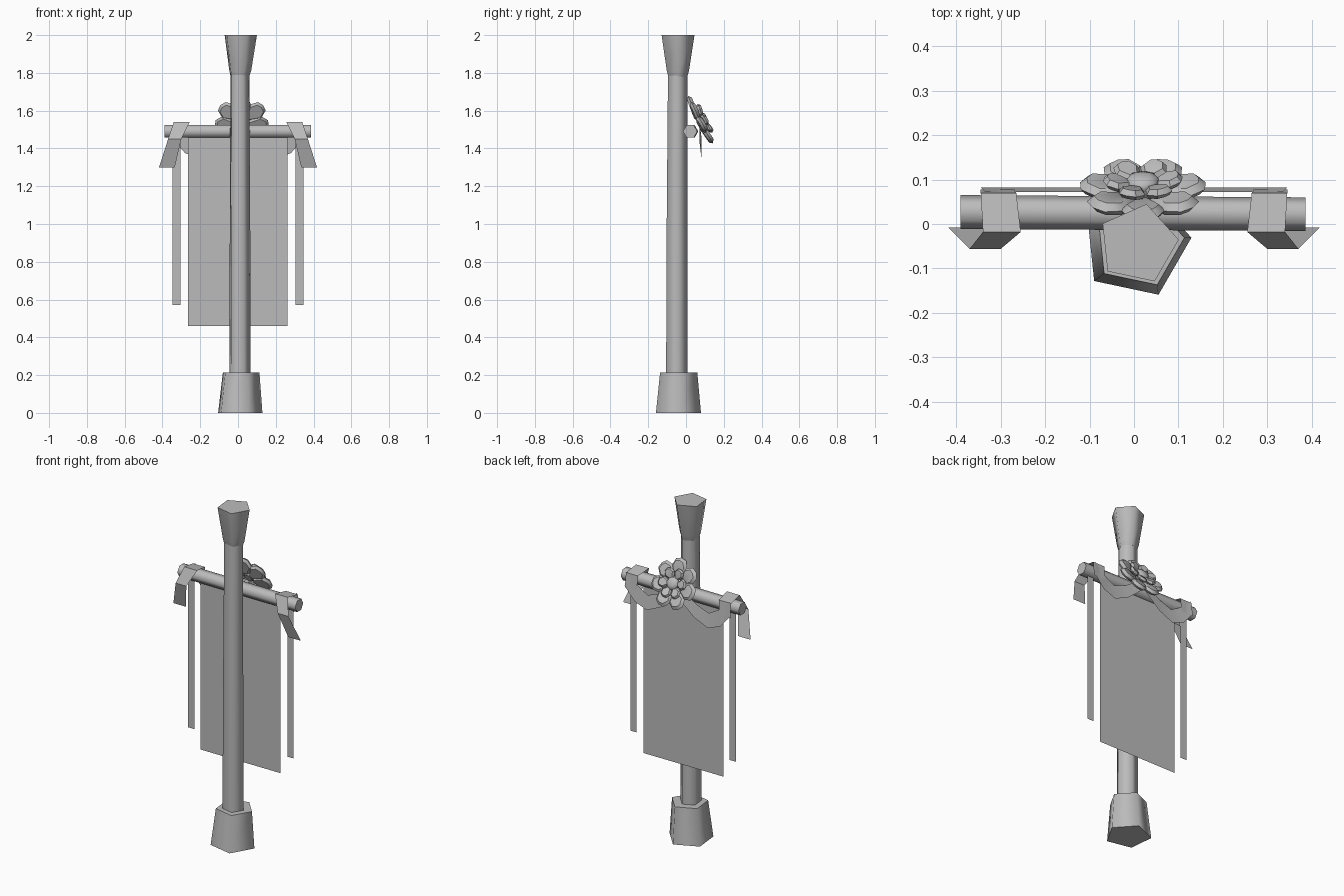
import bpy, bmesh, math
from mathutils import Matrix, Vector

cube = bpy.data.objects.get("Cube")
if cube:
    bpy.data.objects.remove(cube, do_unlink=True)

grey = bpy.data.materials.new("plain grey")
grey.use_nodes = True
grey.diffuse_color = (0.5, 0.5, 0.5, 1)
grey.node_tree.nodes["Principled BSDF"].inputs["Base Color"].default_value = (0.5, 0.5, 0.5, 1)


def finish(name, bm, angle=30):
    bmesh.ops.recalc_face_normals(bm, faces=bm.faces)
    mesh = bpy.data.meshes.new(name)
    bm.to_mesh(mesh)
    bm.free()
    mesh.materials.append(grey)
    ob = bpy.data.objects.new(name, mesh)
    bpy.context.collection.objects.link(ob)
    bpy.ops.object.select_all(action="DESELECT")
    ob.select_set(True)
    bpy.context.view_layer.objects.active = ob
    bpy.ops.object.shade_smooth_by_angle(angle=math.radians(angle))
    return ob


def loft(bm, rings, closed=True, caps=True):
    """Skin a list of equal-length point rings."""
    vs = [[bm.verts.new(p) for p in ring] for ring in rings]
    n = len(vs[0])
    for a, b in zip(vs, vs[1:]):
        for i in range(n if closed else n - 1):
            j = (i + 1) % n
            bm.faces.new((a[i], a[j], b[j], b[i]))
    if closed and caps:
        bm.faces.new(vs[0])
        bm.faces.new(vs[-1])


def ribbon(name, rows, side=1):
    """Thin cloth strip; each row is a pair of edge points."""
    bm = bmesh.new()
    loft(bm, [[(x * side, y, z) for x, y, z in row] for row in rows], closed=False)
    return finish(name, bm, 20)


# Five-sided pole with flared foot and head
def pentagon(z, r, cx, cy):
    return [(cx + r * math.cos(math.radians(6 + 72 * k)),
             cy + r * math.sin(math.radians(6 + 72 * k)), z) for k in range(5)]


for name, profile in {
    "pole_foot": [(0, .126, .004, -.044), (.215, .104, .01, -.042)],
    "pole_shaft": [(.21, .06, .007, -.05), (.8, .059, .007, -.05), (1.8, .054, .007, -.046)],
    "pole_head": [(1.78, .053, .007, -.045), (1.81, .062, .008, -.045), (2, .092, .009, -.045)],
}.items():
    bm = bmesh.new()
    loft(bm, [pentagon(*p) for p in profile])
    finish(name, bm, 74)

# Crossbar
bm = bmesh.new()
loft(bm, [[(x, y + .038 * math.cos(k * math.pi / 3), 1.49 + .038 * math.sin(k * math.pi / 3))
           for k in range(6)] for x, y in ((-.39, .027), (.386, .022))])
finish("crossbar", bm, 65)

# Hanging cloth
ribbon("banner", [[(-.264, .026, z), (.262, .026, z)] for z in (1.47, .46)])

for side, label in ((1, "left"), (-1, "right")):
    ribbon(label + "_streamer", [[(.305, .026, z), (.347, .026, z)] for z in (1.47, .57)], side)
    # Tie folded over the bar, with a flared tail at the front
    ribbon(label + "_tie", [[(a, y, z), (b, y, z)] for a, b, y, z in (
        (.27, .345, .078, 1.44), (.265, .345, .07, 1.525), (.255, .34, -.018, 1.54),
        (.3, .37, -.056, 1.45), (.335, .418, -.008, 1.3))], side)
    # Swag sagging behind the bar
    ribbon(label + "_swag", [[(a, .072, top), (b, .082, low)] for a, top, b, low in (
        (.335, 1.53, .345, 1.45), (.27, 1.47, .28, 1.375), (.2, 1.43, .2, 1.345),
        (.12, 1.46, .11, 1.385), (.02, 1.53, .02, 1.46))], side)

# Flower, tilted up and toward the back
tilt = Matrix.Translation((.02, .063, 1.54)) @ Matrix.Rotation(math.radians(-62.5), 4, "X")
OUTLINE = ((0, .25), (.55, 1), (.92, .65), (1, 0), (.92, -.65), (.55, -1), (0, -.25))


def petal_ring(name, count, r0, r1, width, base, rise, thick, phase):
    bm = bmesh.new()
    for k in range(count):
        frame = tilt @ Matrix.Rotation(math.tau * (k + phase) / count, 4, "Z")
        rings = []
        for shrink, lift in ((.8, 0), (1, thick * .5), (.72, thick)):
            ring = []
            for u, v in OUTLINE:
                r = r0 + (r1 - r0) * (.5 + (u - .5) * shrink)
                ring.append(frame @ Vector((r, v * width * shrink, base + rise * u + lift)))
            rings.append(ring)
        loft(bm, rings)
    return finish(name, bm, 40)


petal_ring("outer_petals", 7, .03, .145, .05, -.008, .012, .028, .25)
petal_ring("inner_petals", 6, .02, .09, .032, .018, .014, .022, .1)

# Flower heart
bm = bmesh.new()
loft(bm, [[tilt @ Vector((r * math.cos(k * math.pi / 4), r * math.sin(k * math.pi / 4), w))
           for k in range(8)] for r, w in ((.025, .0), (.038, .035), (.034, .046), (.016, .053))])
finish("flower_heart", bm, 50)
